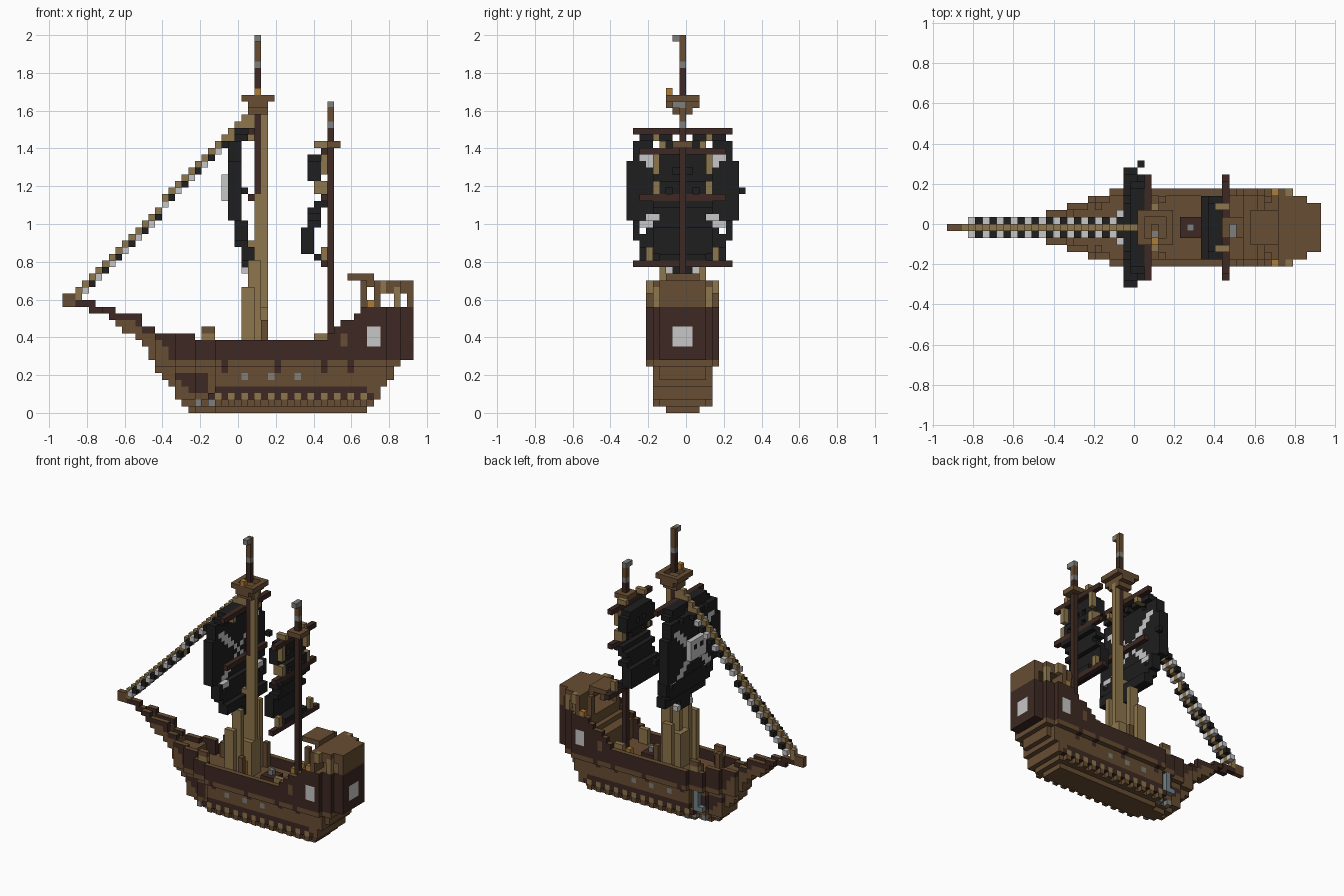
import bpy, bmesh

V = 2 / 57           # edge of one cube
MID = -1             # row of cubes on the keel line

if "Cube" in bpy.data.objects:
    bpy.data.objects.remove(bpy.data.objects["Cube"])

COLOURS = {
    "oak brown": (0.137, 0.074, 0.033),
    "dark brown": (0.047, 0.022, 0.016),
    "tan": (0.27, 0.18, 0.072),
    "black": (0.013, 0.013, 0.013),
    "light grey": (0.57, 0.57, 0.57),
    "grey": (0.21, 0.21, 0.2),
    "gold": (0.42, 0.2, 0.04),
    "blue grey": (0.17, 0.23, 0.26),
}
OAK, DARK, TAN, BLACK, LIGHT, GREY, GOLD, BLUE = range(len(COLOURS))
MATS = []
for label, rgb in COLOURS.items():
    m = bpy.data.materials.new(label)
    m.use_nodes = True
    m.diffuse_color = (*rgb, 1)
    m.node_tree.nodes["Principled BSDF"].inputs["Base Color"].default_value = (*rgb, 1)
    m.node_tree.nodes["Principled BSDF"].inputs["Roughness"].default_value = 0.9
    MATS.append(m)


def box(cells, xs, ys, zs, colour):
    """Fill a block of cubes; each range is (first, end)."""
    for x in range(*xs):
        for y in range(*ys):
            for z in range(*zs):
                cells[x, y, z] = colour


def carve(cells, xs, ys, zs):
    for x in range(*xs):
        for y in range(*ys):
            for z in range(*zs):
                cells.pop((x, y, z), None)


def both(cells, xs, side, zs, colour):
    """Single-thickness block on both sides of the keel line."""
    for y in (MID - side, MID + side):
        box(cells, xs, (y, y + 1), zs, colour)


def build(name, cells, deck_top=False):
    """Skin a set of cubes with only its outside faces."""
    bm = bmesh.new()
    verts = {}

    def corner(p):
        key = tuple(p)
        if key not in verts:
            verts[key] = bm.verts.new(((p[0] - 26.5) * V, p[1] * V, p[2] * V))
        return verts[key]

    for cell, colour in cells.items():
        for axis in range(3):
            for step in (0, 1):
                near = list(cell)
                near[axis] += 2 * step - 1
                if tuple(near) in cells:
                    continue
                loop = []
                for a, b in ((0, 0), (1, 0), (1, 1), (0, 1)):
                    p = list(cell)
                    p[axis] += step
                    p[(axis + 1) % 3] += a
                    p[(axis + 2) % 3] += b
                    loop.append(corner(p))
                f = bm.faces.new(loop if step else loop[::-1])
                up = deck_top and axis == 2 and step and colour == DARK
                f.material_index = OAK if up else colour
    mesh = bpy.data.meshes.new(name)
    bm.to_mesh(mesh)
    bm.free()
    for m in MATS:
        mesh.materials.append(m)
    obj = bpy.data.objects.new(name, mesh)
    bpy.context.collection.objects.link(obj)


def step_value(x, steps, last):
    return next((v for limit, v in steps if x < limit), last)


# Hull: stepped side profile and plan width
START = [19, 18, 17, 17, 16, 15, 14, 14, 13, 13, 12, 11, 9, 8, 7, 4, 0, 0]
END = [46, 47, 48, 48, 49, 50, 50, 51]
TOPS = [(2, 18), (5, 17), (8, 16), (12, 15), (14, 13), (20, 12), (40, 11),
        (41, 12), (42, 13), (44, 14), (45, 15)]
WIDTHS = [(6, 0), (14, 1), (17, 2), (20, 3), (23, 4), (49, 5), (51, 4)]
hull = {}
for z, start in enumerate(START):
    end = END[z] if z < len(END) else 53
    for x in range(start, end):
        top = step_value(x, TOPS, 16)
        if z >= top:
            continue
        full = step_value(x, WIDTHS, 3)
        half = max(0, full - (z < 7) - (z < 2) - (z < 1))
        dark = x > 1 and (z >= 14 or (z >= 8 and x - start >= 3))
        floor = 9 if 18 <= x < 42 else top - (x < 45)
        for side in range(-half, half + 1):
            if z < floor or abs(side) == half:
                inner = z >= 8 and abs(side) < half and x < 51
                hull[x, MID + side, z] = OAK if inner or not dark else DARK

# Lower wale, brackets, stains and gun ports
both(hull, (23, 46), 4, (3, 4), DARK)
for x in range(22, 47):
    both(hull, (x, x + 1), 4, (2, 3), TAN if x % 2 else DARK)
    if x % 2:
        both(hull, (x, x + 1), 4, (1, 2), OAK)
for x in (24, 32, 39, 43):
    both(hull, (x, x + 1), 4, (6, 7), DARK)
    both(hull, (x, x + 1), 5, (7, 8), DARK)
for x in range(17, 22):
    for z in range(3, 6):
        for s in (-4, -3, -2, 2, 3, 4):
            if (x, MID + s, z) in hull and x + z > 21:
                hull[x, MID + s, z] = DARK
for x in (27, 31, 35):
    both(hull, (x, x + 1), 4, (5, 6), GREY)
both(hull, (42, 43), 5, (10, 12), OAK)
for x in (20, 22):
    both(hull, (x, x + 1), 3, (1, 2), GREY)
# Stern and side windows
both(hull, (46, 48), 5, (10, 13), LIGHT)
box(hull, (52, 53), (-2, 1), (10, 13), LIGHT)
build("hull", hull, deck_top=True)

# Stern cabin with open window bays
cabin = {}
box(cabin, (47, 49), (-6, 5), (16, 20), OAK)
box(cabin, (49, 51), (-5, 4), (16, 20), OAK)
box(cabin, (51, 53), (-4, 3), (16, 20), OAK)
carve(cabin, (47, 52), (-3, 2), (16, 18))
carve(cabin, (48, 50), (-6, 5), (16, 18))
carve(cabin, (50, 52), (-6, 5), (16, 18))
both(cabin, (50, 51), 4, (16, 19), TAN)
both(cabin, (48, 49), 5, (18, 20), TAN)
both(cabin, (46, 47), 5, (16, 17), GOLD)
both(cabin, (45, 46), 4, (16, 20), OAK)
box(cabin, (43, 47), (-3, 2), (20, 21), OAK)
box(cabin, (46, 48), (-3, 2), (19, 20), OAK)
build("stern_cabin", cabin)

# Deck fittings
fittings = {}
both(fittings, (21, 23), 4, (11, 12), TAN)
both(fittings, (21, 23), 4, (12, 13), OAK)
both(fittings, (21, 22), 3, (9, 12), OAK)
both(fittings, (38, 40), 4, (9, 12), TAN)
box(fittings, (33, 36), (-2, 1), (9, 10), DARK)
box(fittings, (34, 35), (-1, 0), (10, 11), GREY)
box(fittings, (29, 30), (-3, -2), (9, 12), GOLD)
box(fittings, (37, 38), (2, 3), (9, 11), GOLD)
build("deck_fittings", fittings)

anchor = {}
box(anchor, (21, 22), (3, 4), (3, 7), BLUE)
box(anchor, (20, 22), (3, 4), (3, 4), BLUE)
build("anchor", anchor)

# Main mast with side braces
mast = {}
box(mast, (28, 31), (-1, 0), (9, 26), TAN)
box(mast, (29, 31), (-1, 0), (26, 46), TAN)
box(mast, (29, 30), (-1, 0), (33, 46), DARK)
box(mast, (27, 31), (-2, 1), (9, 16), TAN)
both(mast, (27, 29), 4, (9, 19), TAN)
both(mast, (30, 31), 4, (9, 14), OAK)
both(mast, (28, 30), 3, (9, 23), TAN)
box(mast, (29, 30), (-1, 0), (48, 52), DARK)
box(mast, (29, 30), (-1, 0), (52, 53), GREY)
box(mast, (29, 30), (-1, 0), (53, 56), OAK)
box(mast, (29, 30), (-1, 0), (56, 57), OAK)
box(mast, (29, 30), (-2, -1), (56, 57), GREY)
build("main_mast", mast)

nest = {}
box(nest, (28, 31), (-2, 1), (45, 46), OAK)
box(nest, (28, 31), (-3, 2), (46, 47), OAK)
box(nest, (27, 32), (-3, 2), (47, 48), OAK)
carve(nest, (28, 31), (-2, 1), (47, 48))
box(nest, (29, 30), (-3, -2), (48, 49), GOLD)
build("lookout_nest", nest)

# Rear mast
rear = {}
box(rear, (40, 41), (-1, 0), (9, 43), DARK)
box(rear, (40, 41), (-1, 0), (43, 44), GREY)
box(rear, (40, 41), (-1, 0), (44, 46), OAK)
box(rear, (40, 41), (-2, 0), (46, 47), GREY)
box(rear, (39, 42), (-2, 1), (40, 41), OAK)
build("rear_mast", rear)

# Yards
yards = {}
for x, z, half in ((28, 42, 7), (28, 32, 6), (39, 22, 7), (39, 32, 6), (39, 39, 6)):
    box(yards, (x, x + 1), (MID - half, MID + half + 1), (z, z + 1), DARK)
build("yards", yards)

# Main sail: billows forward, with a light cross worked through it
sail = {}
for z in range(21, 43):
    half = step_value(z, [(23, 1), (26, 6), (29, 7), (38, 8), (41, 7), (42, 6)], 5)
    front = step_value(z, [(25, 27), (29, 26), (41, 25)], 26)
    for side in range(-half, half + 1):
        off = abs(side)
        cross = abs(off - 1.15 * abs(z - 33)) < 0.8 and off < 7 and z < 40
        box(sail, (front, front + 2), (MID + side, MID + side + 1), (z, z + 1),
            LIGHT if cross else BLACK)
box(sail, (24, 25), (-3, 2), (32, 36), LIGHT)
both(sail, (24, 25), 1, (34, 35), BLACK)
box(sail, (27, 28), (8, 9), (33, 34), BLACK)
both(sail, (27, 29), 2, (21, 22), LIGHT)
# Torn holes and lashings
for side, z in ((4, 40), (1, 41), (6, 27)):
    for y in (MID - side, MID + side):
        carve(sail, (25, 28), (y, y + 1), (z, z + 1))
both(sail, (27, 29), 4, (41, 42), TAN)
build("main_sail", sail)

# Rear sails with lashings
back = {}
for z in list(range(23, 32)) + list(range(33, 39)):
    front = step_value(z, [(24, 38), (28, 36), (31, 37), (32, 38), (35, 38)], 37)
    half = 3 if z in (23, 38) else 4
    box(back, (front, front + 2), (MID - half, MID + half + 1), (z, z + 1), BLACK)
for side, z in ((2, 33), (4, 29), (1, 36)):
    for y in (MID - side, MID + side):
        carve(back, (36, 40), (y, y + 1), (z, z + 1))
both(back, (38, 40), 4, (33, 35), TAN)
both(back, (38, 40), 3, (40, 41), TAN)
both(back, (39, 40), 5, (23, 25), TAN)
both(back, (39, 40), 4, (36, 39), TAN)
build("rear_sails", back)

# Forestay: tan core with striped sides
stay = {}
for x in range(2, 29):
    z = 18 + round((x - 2) * 1.04)
    box(stay, (x, x + 1), (MID, MID + 1), (z - 1, z + 1), TAN)
    if 3 <= x < 25:
        both(stay, (x, x + 1), 1, (z - 1, z), LIGHT if x % 2 else BLACK)
box(stay, (26, 29), (-1, 0), (42, 44), TAN)
build("forestay", stay)
